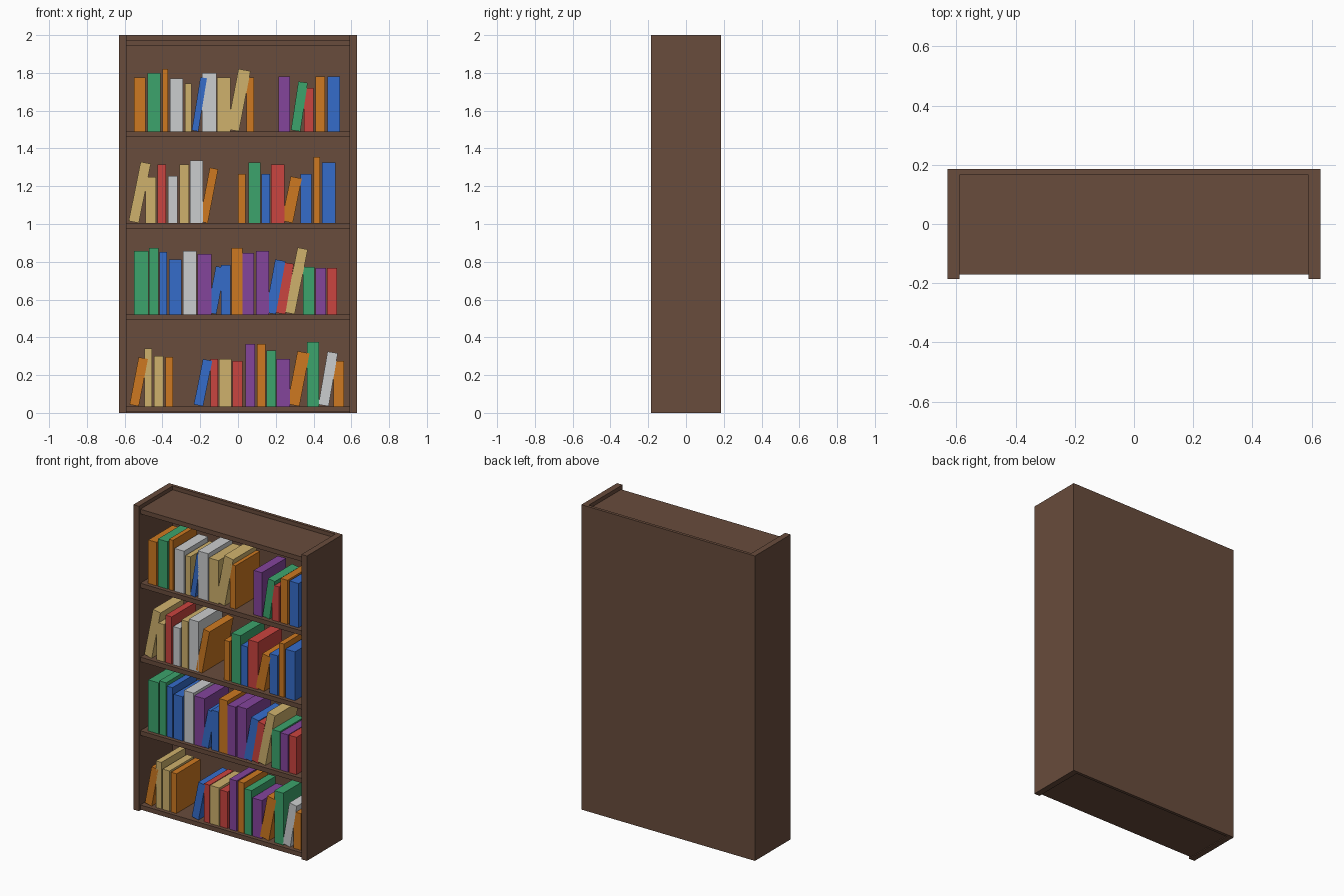
import bpy
import bmesh
from mathutils import Matrix, Vector

default_cube = bpy.data.objects.get("Cube")
if default_cube:
    bpy.data.objects.remove(default_cube, do_unlink=True)


def make_material(name, colour):
    material = bpy.data.materials.new(name)
    material.use_nodes = True
    rgba = (*colour, 1)
    material.diffuse_color = rgba
    for node in material.node_tree.nodes:
        if node.type == "BSDF_PRINCIPLED":
            node.inputs["Base Color"].default_value = rgba
            node.inputs["Roughness"].default_value = 0.8
    return material


materials = {
    "brown": make_material("brown wood", (0.14, 0.072, 0.045)),
    "orange": make_material("orange cover", (0.61, 0.19, 0.015)),
    "green": make_material("green cover", (0.045, 0.37, 0.15)),
    "white": make_material("white cover", (0.6, 0.61, 0.62)),
    "tan": make_material("tan cover", (0.62, 0.44, 0.15)),
    "blue": make_material("blue cover", (0.035, 0.15, 0.59)),
    "red": make_material("red cover", (0.59, 0.058, 0.05)),
    "purple": make_material("purple cover", (0.23, 0.058, 0.33)),
}


def add_box(name, low, high, colour, lean=0):
    """Box between two corners; a leaning box tips about its lower right edge."""
    low, high = Vector(low), Vector(high)
    bm = bmesh.new()
    bmesh.ops.create_cube(bm, size=1)
    bmesh.ops.scale(bm, vec=high - low, verts=bm.verts)
    bmesh.ops.translate(bm, vec=(low + high) / 2, verts=bm.verts)
    if lean:
        pivot = Vector((high.x, 0, low.z))
        bmesh.ops.rotate(bm, cent=pivot, matrix=Matrix.Rotation(lean, 3, "Y"), verts=bm.verts)
    mesh = bpy.data.meshes.new(name)
    bm.to_mesh(mesh)
    bm.free()
    mesh.materials.append(materials[colour])
    obj = bpy.data.objects.new(name, mesh)
    bpy.context.collection.objects.link(obj)
    return obj


# Case: two sides, a back panel and five boards
half_width, half_depth, inner = 0.63, 0.185, 0.59
add_box("right_side", (-half_width, -half_depth, 0), (-inner, half_depth, 2), "brown")
add_box("left_side", (inner, -half_depth, 0), (half_width, half_depth, 2), "brown")
add_box("back_panel", (-inner, 0.165, 0), (inner, half_depth, 2), "brown")

board_names = ["bottom_board", "lower_shelf", "middle_shelf", "upper_shelf", "top_board"]
board_tops = [0.035, 0.522, 1.005, 1.49, 1.975]
for name, top in zip(board_names, board_tops):
    add_box(name, (-inner, -0.17, top - 0.03), (inner, 0.165, top), "brown")

# Books from right to left: colour, start, thickness, height, optional lean
bottom_books = [
    ("orange", -.575, .05, .255, .19), ("tan", -.495, .04, .305), ("tan", -.445, .05, .265),
    ("orange", -.385, .04, .26), ("blue", -.235, .05, .245, .2), ("red", -.145, .04, .25),
    ("tan", -.1, .065, .25), ("red", -.03, .055, .24), ("purple", .04, .05, .33),
    ("orange", .1, .045, .33), ("green", .15, .05, .295), ("purple", .205, .07, .25),
    ("orange", .26, .065, .285, .19), ("green", .365, .065, .34),
    ("white", .425, .055, .285, .17), ("orange", .505, .055, .24),
]
lower_books = [
    ("green", -.55, .075, .335), ("green", -.47, .05, .35), ("blue", -.415, .04, .33),
    ("blue", -.365, .065, .29), ("white", -.29, .07, .335), ("purple", -.215, .075, .32),
    ("blue", -.165, .05, .25, .19), ("blue", -.09, .05, .26), ("orange", -.035, .06, .35),
    ("purple", .025, .06, .325), ("purple", .095, .07, .335), ("blue", .145, .055, .285, .18),
    ("red", .2, .05, .27, .17), ("tan", .245, .055, .35, .2), ("green", .345, .06, .25),
    ("purple", .41, .055, .245), ("red", .47, .055, .245),
]
middle_books = [
    ("tan", -.58, .055, .32, .2), ("tan", -.49, .055, .245), ("red", -.425, .045, .31),
    ("white", -.37, .05, .25), ("tan", -.31, .05, .31), ("white", -.255, .07, .33),
    ("orange", -.205, .045, .29, .19), ("orange", 0, .04, .26), ("green", .055, .065, .32),
    ("blue", .125, .045, .26), ("red", .175, .07, .31), ("orange", .23, .06, .24, .2),
    ("blue", .33, .06, .26), ("orange", .4, .035, .35), ("blue", .445, .07, .32),
]
upper_books = [
    ("orange", -.55, .06, .285), ("green", -.48, .07, .31), ("orange", -.4, .03, .33),
    ("white", -.36, .07, .28), ("tan", -.28, .035, .255), ("blue", -.245, .035, .285, .16),
    ("white", -.19, .075, .31), ("tan", -.11, .07, .285), ("tan", -.06, .065, .325, .19),
    ("orange", .045, .04, .285), ("purple", .215, .06, .29), ("green", .28, .05, .26, .15),
    ("red", .35, .05, .23), ("orange", .41, .05, .29), ("blue", .475, .065, .29),
]

rows = {"bottom": bottom_books, "lower": lower_books, "middle": middle_books, "upper": upper_books}
book_front, book_back = -0.145, 0.105
for (row_name, books), floor in zip(rows.items(), board_tops):
    for number, (colour, start, thickness, height, *lean) in enumerate(books, 1):
        add_box(
            f"{row_name}_book_{number}",
            (start, book_front, floor),
            (start + thickness, book_back, floor + height),
            colour,
            lean[0] if lean else 0,
        )
